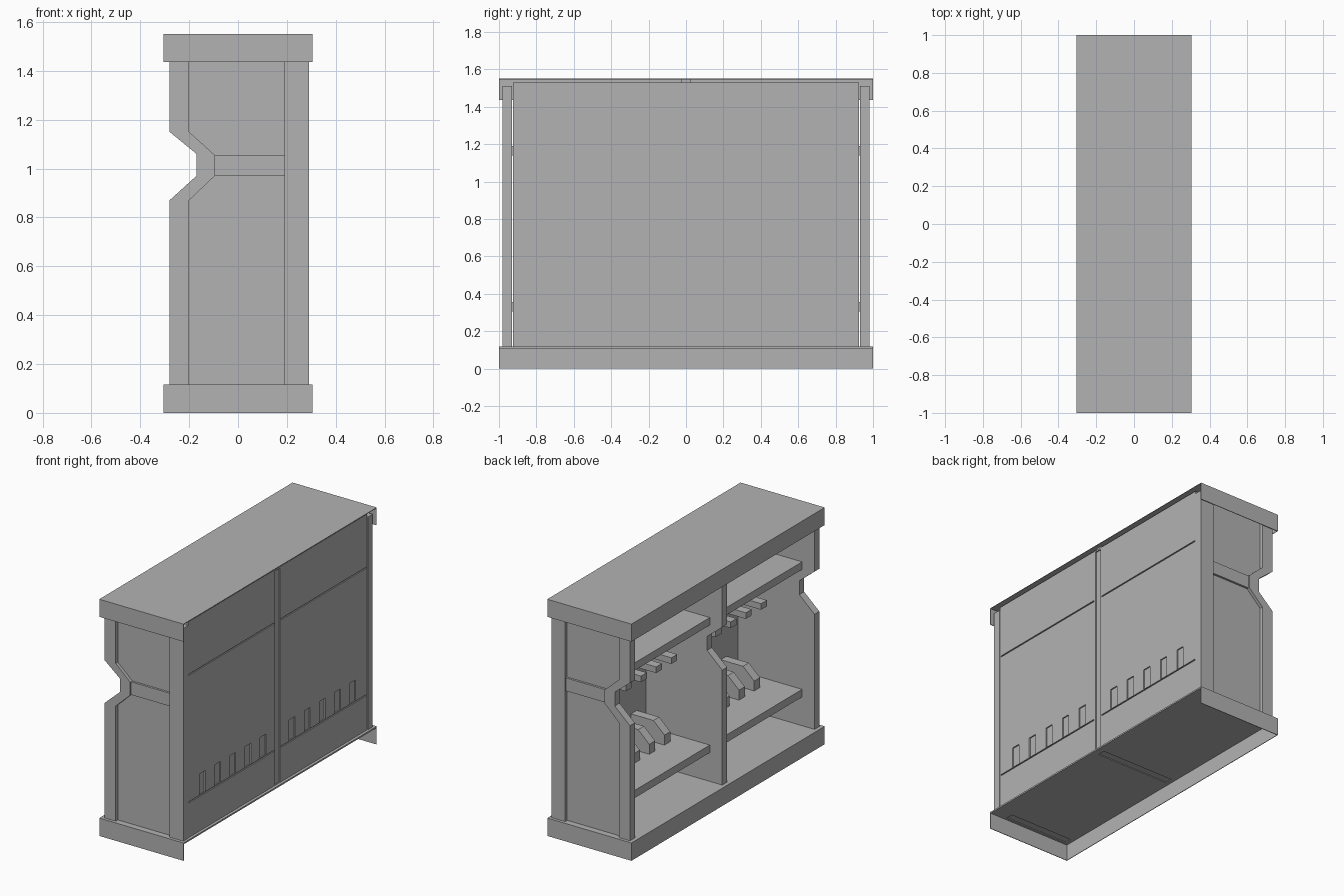
import bpy
import bmesh

if "Cube" in bpy.data.objects:
    bpy.data.objects.remove(bpy.data.objects["Cube"], do_unlink=True)

# One plain grey for the whole rack
grey = bpy.data.materials.new("plain_grey")
grey.use_nodes = True
COLOR = (0.45, 0.45, 0.45, 1)
grey.diffuse_color = COLOR
for node in grey.node_tree.nodes:
    if node.type == 'BSDF_PRINCIPLED':
        node.inputs["Base Color"].default_value = COLOR


def finish(name, bm):
    bmesh.ops.recalc_face_normals(bm, faces=bm.faces)
    mesh = bpy.data.meshes.new(name)
    bm.to_mesh(mesh)
    bm.free()
    mesh.materials.append(grey)
    obj = bpy.data.objects.new(name, mesh)
    bpy.context.collection.objects.link(obj)
    return obj


def add_prism(bm, profile, y0, y1):
    """Extrude an (x, z) outline from y0 to y1."""
    face = bm.faces.new([bm.verts.new((x, y0, z)) for x, z in profile])
    ext = bmesh.ops.extrude_face_region(bm, geom=[face])
    verts = [v for v in ext["geom"] if isinstance(v, bmesh.types.BMVert)]
    bmesh.ops.translate(bm, verts=verts, vec=(0, y1 - y0, 0))


def add_box(bm, x, y, z):
    add_prism(bm, [(x[0], z[0]), (x[1], z[0]), (x[1], z[1]), (x[0], z[1])], y[0], y[1])


def prism(name, profile, y0, y1):
    bm = bmesh.new()
    add_prism(bm, profile, y0, y1)
    return finish(name, bm)


def box(name, x, y, z):
    bm = bmesh.new()
    add_box(bm, x, y, z)
    return finish(name, bm)


def carve(target, boxes):
    """Cut shallow box-shaped recesses into the target."""
    bm = bmesh.new()
    for b in boxes:
        add_box(bm, *b)
    cutter = finish("recess_cutter", bm)
    cutter.hide_render = True
    mod = target.modifiers.new("recesses", 'BOOLEAN')
    mod.operation = 'DIFFERENCE'
    mod.solver = 'EXACT'
    mod.object = cutter
    bpy.context.view_layer.objects.active = target
    bpy.ops.object.modifier_apply(modifier=mod.name)
    bpy.data.objects.remove(cutter, do_unlink=True)


def span(side, a, b):
    return tuple(sorted((side * a, side * b)))


HALF_X, HEIGHT, SKIN = 0.305, 1.55, 0.004
FLOOR, WALL_TOP, BACK = 0.117, 1.51, 0.287
INNER, OUTER = 0.93, 0.98
SIDES = {"left_bay": 1, "right_bay": -1}

# Thin skirts of the lid and the base, open toward +x
for name, z in (("lid", (1.435, HEIGHT)), ("base", (0, FLOOR))):
    box(name + "_front_skirt", (-HALF_X, -HALF_X + SKIN), (-1, 1), z)
    for label, s in SIDES.items():
        box(f"{name}_{label}_skirt", (-HALF_X, HALF_X), span(s, 1 - SKIN, 1), z)
box("lid_top", (-HALF_X, HALF_X), (-1, 1), (HEIGHT - SKIN, HEIGHT))

# Floor with shallow recesses under the walls
floor = box("base_floor", (-HALF_X, HALF_X), (-1, 1), (0.107, FLOOR))
carve(floor, [((-0.28, 0.26), y, (0.1, 0.112))
              for y in ((-OUTER, -INNER), (-0.025, 0.025), (INNER, OUTER))])

# Notched outlines of the walls
notch = [(-0.28, 0.87), (-0.17, 0.97), (-0.17, 1.06), (-0.28, 1.15)]
inner_notch = [(-0.20, 1.15), (-0.095, 1.055), (-0.095, 0.97), (-0.20, 0.87)]


def wall(back, top):
    return [(back, FLOOR), (-0.28, FLOOR)] + notch + [(-0.28, top), (back, top)]


trim = ([(-0.28, FLOOR)] + notch + [(-0.28, WALL_TOP), (-0.20, WALL_TOP)]
        + inner_notch + [(-0.20, FLOOR)])

# End walls: recessed panel, notched front trim, back post and middle rail
for label, s in SIDES.items():
    prism(label + "_end_panel", wall(0.28, WALL_TOP), s * INNER, s * 0.958)
    prism(label + "_front_trim", trim, s * INNER, s * OUTER)
    box(label + "_back_post", (0.19, 0.29), span(s, INNER, OUTER), (0.107, WALL_TOP))
    box(label + "_middle_rail", (-0.11, 0.20), span(s, INNER, 0.972), (0.97, 1.055))

# Centre divider
prism("centre_divider", wall(0.278, 1.546), -0.025, 0.025)

# Shelves, lower cradle fins and upper rests
fin = [(0.276, 0.354), (0.03, 0.354), (0.03, 0.42), (0.11, 0.495), (0.276, 0.495)]
slots = []
for label, s in SIDES.items():
    for name, top in (("lower", 0.355), ("upper", 1.19)):
        box(f"{label}_{name}_shelf", (-0.19, 0.276), span(s, 0.025, INNER), (top - 0.05, top))
        slots.append(((0.279, 0.3), span(s, 0.035, 0.92), (top - 0.012, top - 0.004)))
    for i in range(5):
        y = 0.15 + 0.157 * i
        across = span(s, y - 0.03, y + 0.03)
        prism(f"{label}_cradle_{i + 1}", fin, *across)
        box(f"{label}_rest_{i + 1}", (-0.02, 0.276), across, (0.90, 0.94))
        slots.append(((0.279, 0.3), across, (0.353, 0.49)))

# Back panel with shallow seams and slots
back = box("back_panel", (0.272, BACK), (-0.926, 0.926), (0.107, 1.53))
slots.append(((0.279, 0.3), (-0.025, 0.025), (0.12, 1.52)))
carve(back, slots)
